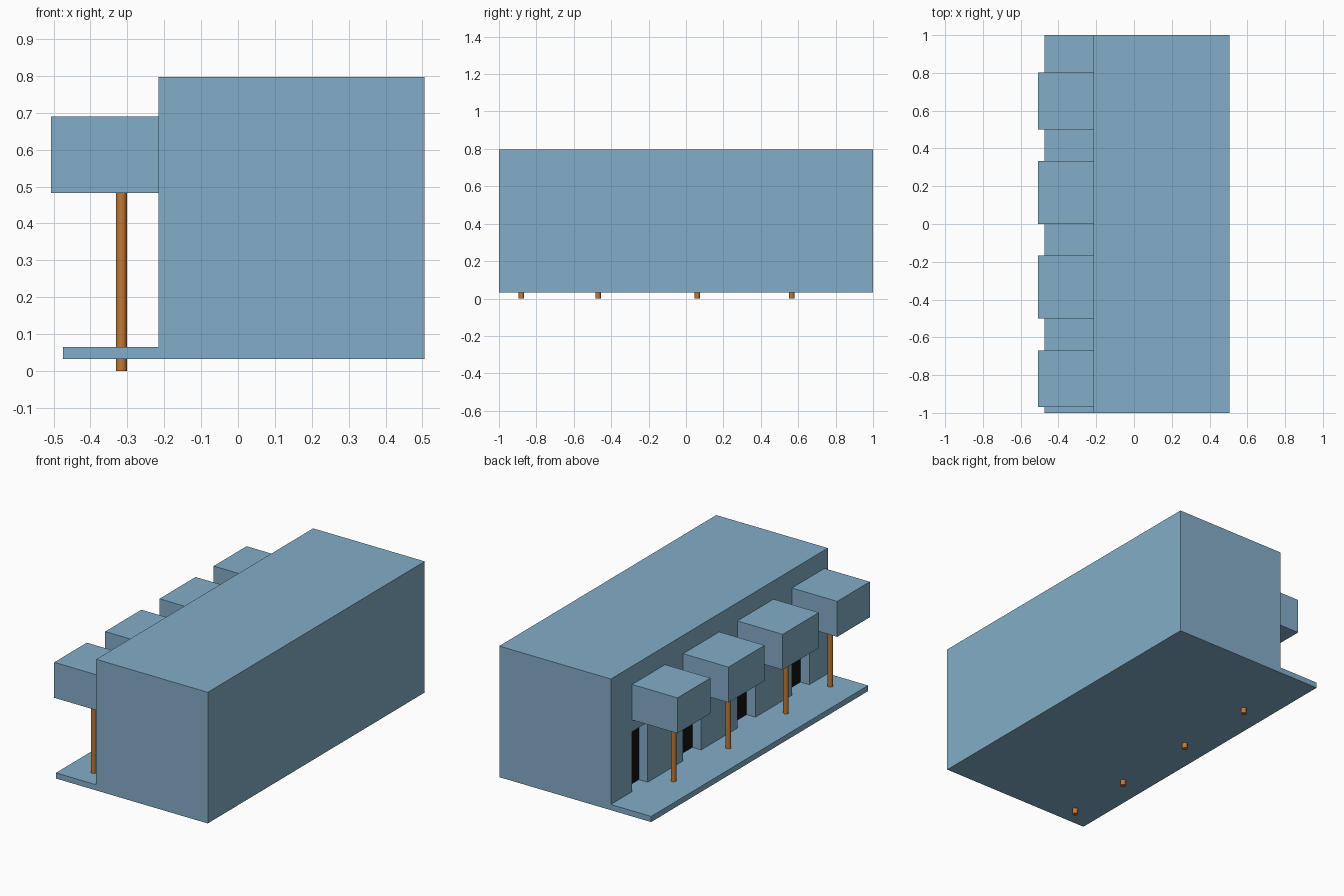
import bpy
import bmesh
from mathutils import Matrix, Vector

cube = bpy.data.objects.get("Cube")
if cube:
    bpy.data.objects.remove(cube, do_unlink=True)


def material(name, colour):
    mat = bpy.data.materials.new(name)
    mat.use_nodes = True
    mat.diffuse_color = (*colour, 1)
    mat.node_tree.nodes["Principled BSDF"].inputs["Base Color"].default_value = (*colour, 1)
    return mat


BLUE = material("soft blue", (0.23, 0.42, 0.58))
ORANGE = material("orange brown", (0.54, 0.19, 0.035))
BLACK = material("black", (0.006, 0.006, 0.006))


def add(name, bm, mat):
    mesh = bpy.data.meshes.new(name)
    bm.to_mesh(mesh)
    bm.free()
    mesh.materials.append(mat)
    obj = bpy.data.objects.new(name, mesh)
    bpy.context.collection.objects.link(obj)
    return obj


def box(name, x, y, z, mat):
    """Box from its (low, high) extents on each axis."""
    low, high = (Vector(c) for c in zip(x, y, z))
    bm = bmesh.new()
    bmesh.ops.create_cube(bm, size=1, matrix=Matrix.Translation((low + high) / 2)
                          @ Matrix.Diagonal((*(high - low), 1)))
    return add(name, bm, mat)


def post(name, x, y, radius, height):
    bm = bmesh.new()
    bmesh.ops.create_cone(bm, cap_ends=True, segments=16, radius1=radius, radius2=radius,
                          depth=height, matrix=Matrix.Translation((x, y, height / 2)))
    obj = add(name, bm, ORANGE)
    bpy.ops.object.select_all(action='DESELECT')
    obj.select_set(True)
    bpy.context.view_layer.objects.active = obj
    bpy.ops.object.shade_smooth_by_angle()


WALL, BACK = -0.215, -0.155        # facade plane and doorway back plane
BASE, FLOOR, DOOR_TOP = 0.032, 0.065, 0.415
BAY_BOTTOM, BAY_TOP = 0.483, 0.69

# Main body and walkway
body = box("main_block", (WALL, 0.505), (-1, 1), (BASE, 0.797), BLUE)
box("walkway", (-0.475, WALL), (-1, 1), (BASE, FLOOR), BLUE)

# Each unit: bay low y, bay high y, doorway low y, post y
units = [(-0.97, -0.67, -0.83, -0.88),
         (-0.5, -0.167, -0.333, -0.47),
         (0, 0.333, 0.167, 0.06),
         (0.5, 0.803, 0.66, 0.565)]

for i, (low, high, door_low, post_y) in enumerate(units, 1):
    # Overhanging bay and its support
    box(f"bay_{i}", (-0.507, WALL), (low, high), (BAY_BOTTOM, BAY_TOP), BLUE)
    post(f"post_{i}", -0.316, post_y, 0.015, BAY_BOTTOM)

    # Recessed doorway
    cutter = box(f"doorway_cutter_{i}", (WALL - 0.05, BACK), (door_low, high),
                 (FLOOR, DOOR_TOP), BLUE)
    cutter.hide_render = True
    cutter.hide_viewport = True
    cut = body.modifiers.new(f"doorway_{i}", 'BOOLEAN')
    cut.operation = 'DIFFERENCE'
    cut.solver = 'EXACT'
    cut.object = cutter

    # Dark door at the back of the recess
    box(f"door_{i}", (BACK - 0.003, BACK + 0.003), (door_low, high),
        (FLOOR, DOOR_TOP), BLACK)
